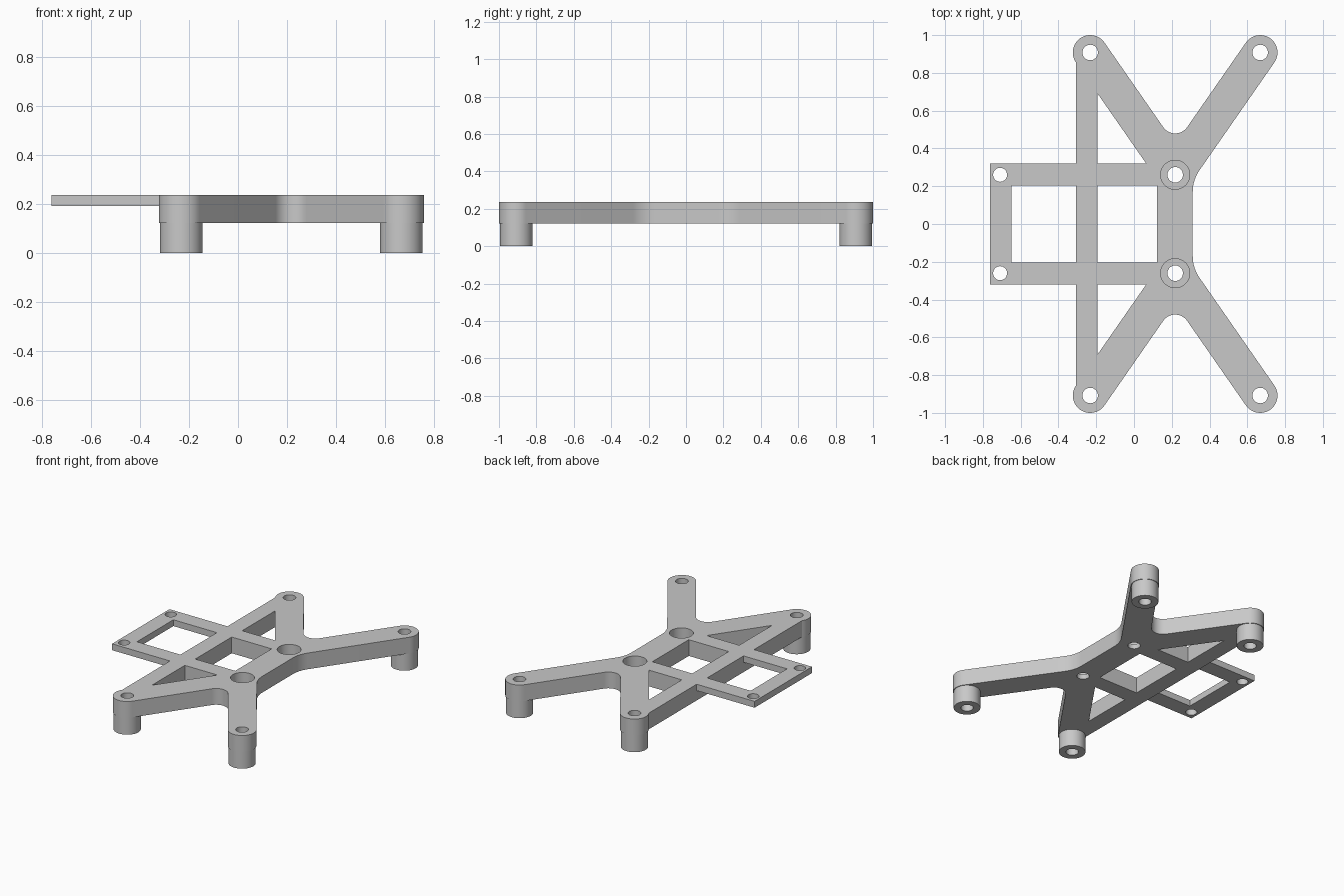
import bpy, bmesh
from math import cos, sin, tan, pi, atan2, acos, hypot
from mathutils import Vector

cube = bpy.data.objects.get("Cube")
if cube:
    bpy.data.objects.remove(cube)

grey = bpy.data.materials.new("light grey plastic")
grey.use_nodes = True
GREY = (0.58, 0.58, 0.58, 1)
grey.diffuse_color = GREY
grey.node_tree.nodes["Principled BSDF"].inputs["Base Color"].default_value = GREY

# Main dimensions
TOP, FLOOR, PLATE_FLOOR = 0.237, 0.122, 0.192
MID_X, HALF_X, END_Y = 0.218, 0.45, 0.908      # arm layout
HUB_Y, END_R, HOLE_R = 0.2605, 0.092, 0.041
BAR_L, BAR_R = -0.308, -0.192                  # long side bar
WAIST = 0.311                                  # outer face of the waist
PLATE_L, PLATE_Y, WIN_Y = -0.762, 0.321, 0.204
LEFT, RIGHT = MID_X - HALF_X, MID_X + HALF_X


def arc(cx, cy, r, start, end, n=24):
    return [(cx + r * cos(start + (end - start) * i / n),
             cy + r * sin(start + (end - start) * i / n)) for i in range(n + 1)]


def circle(cx, cy, r):
    return arc(cx, cy, r, 0, 2 * pi, 48)[:-1]


def rect(x0, x1, y0, y1):
    return [(x0, y0), (x1, y0), (x1, y1), (x0, y1)]


def prism(name, outline, z0, z1):
    bm = bmesh.new()
    face = bm.faces.new([bm.verts.new((x, y, z0)) for x, y in outline])
    up = bmesh.ops.extrude_face_region(bm, geom=[face])["geom"]
    bmesh.ops.translate(bm, vec=(0, 0, z1 - z0),
                        verts=[v for v in up if isinstance(v, bmesh.types.BMVert)])
    bmesh.ops.recalc_face_normals(bm, faces=bm.faces)
    mesh = bpy.data.meshes.new(name)
    bm.to_mesh(mesh)
    bm.free()
    obj = bpy.data.objects.new(name, mesh)
    bpy.context.collection.objects.link(obj)
    mesh.materials.append(grey)
    return obj


def cut(obj, outline, z0=-0.1, z1=0.4):
    """Cut a prism-shaped opening out of a part."""
    cutter = prism("cutter", outline, z0, z1)
    cutter.hide_render = True
    mod = obj.modifiers.new("opening", 'BOOLEAN')
    mod.operation, mod.solver, mod.object = 'DIFFERENCE', 'EXACT', cutter
    bpy.context.view_layer.objects.active = obj
    bpy.ops.object.modifier_apply(modifier=mod.name)
    bpy.data.objects.remove(cutter)


def finish(obj):
    bpy.ops.object.select_all(action='DESELECT')
    obj.select_set(True)
    bpy.context.view_layer.objects.active = obj
    bpy.ops.object.shade_smooth_by_angle(angle=pi / 6)


# Arm direction: tilt is the angle of the arm's side normal
dx, dy = HALF_X, END_Y - HUB_Y
slope, tilt = dy / dx, atan2(dx, dy)
nx, ny = END_R * cos(tilt), END_R * sin(tilt)
valley_y = END_Y + ny - slope * (HALF_X - nx)
corner_y = END_Y - ny - slope * (RIGHT + nx - WAIST)
VALLEY_R, WAIST_R = 0.077, 0.2

# Frame outline: back half, then mirrored to the front
half = arc(WAIST + WAIST_R, corner_y - WAIST_R * tan(tilt / 2), WAIST_R, pi, pi - tilt, 10)
half += arc(RIGHT, END_Y, END_R, -tilt, pi - tilt)
half += arc(MID_X, valley_y + VALLEY_R / sin(tilt), VALLEY_R, -tilt, tilt - pi, 16)
half += arc(LEFT, END_Y, END_R, tilt, 2 * pi - acos((BAR_L - LEFT) / END_R))
frame = prism("frame", half + [(x, -y) for x, y in reversed(half)], FLOOR, TOP)

# Openings in the frame
cut(frame, rect(BAR_R, 0.121, -WIN_Y, WIN_Y))
for s in (1, -1):
    tri_top = END_Y - ny - slope * (BAR_R - LEFT + nx)
    tri_right = BAR_R + (tri_top - PLATE_Y) / slope
    cut(frame, [(BAR_R, s * PLATE_Y), (tri_right, s * PLATE_Y), (BAR_R, s * tri_top)])
    cut(frame, circle(MID_X, s * HUB_Y, HOLE_R))
    cut(frame, circle(MID_X, s * HUB_Y, 0.077), TOP - 0.08)
    for x in (LEFT, RIGHT):
        cut(frame, circle(x, s * END_Y, HOLE_R))
finish(frame)

# Thin mounting plate on the right side
plate = prism("mounting_plate", rect(PLATE_L, BAR_L, -PLATE_Y, PLATE_Y), PLATE_FLOOR, TOP)
cut(plate, rect(-0.649, BAR_L + 0.1, -WIN_Y, WIN_Y))
for s in (1, -1):
    cut(plate, circle(-0.709, s * HUB_Y, 0.037))
finish(plate)

# Hollow round feet under the arm ends
for side, x in (("right", LEFT), ("left", RIGHT)):
    for end, s in (("back", 1), ("front", -1)):
        foot = prism(f"{end}_{side}_foot", circle(x, s * END_Y, 0.0875), 0, FLOOR)
        cut(foot, circle(x, s * END_Y, HOLE_R))
        finish(foot)
